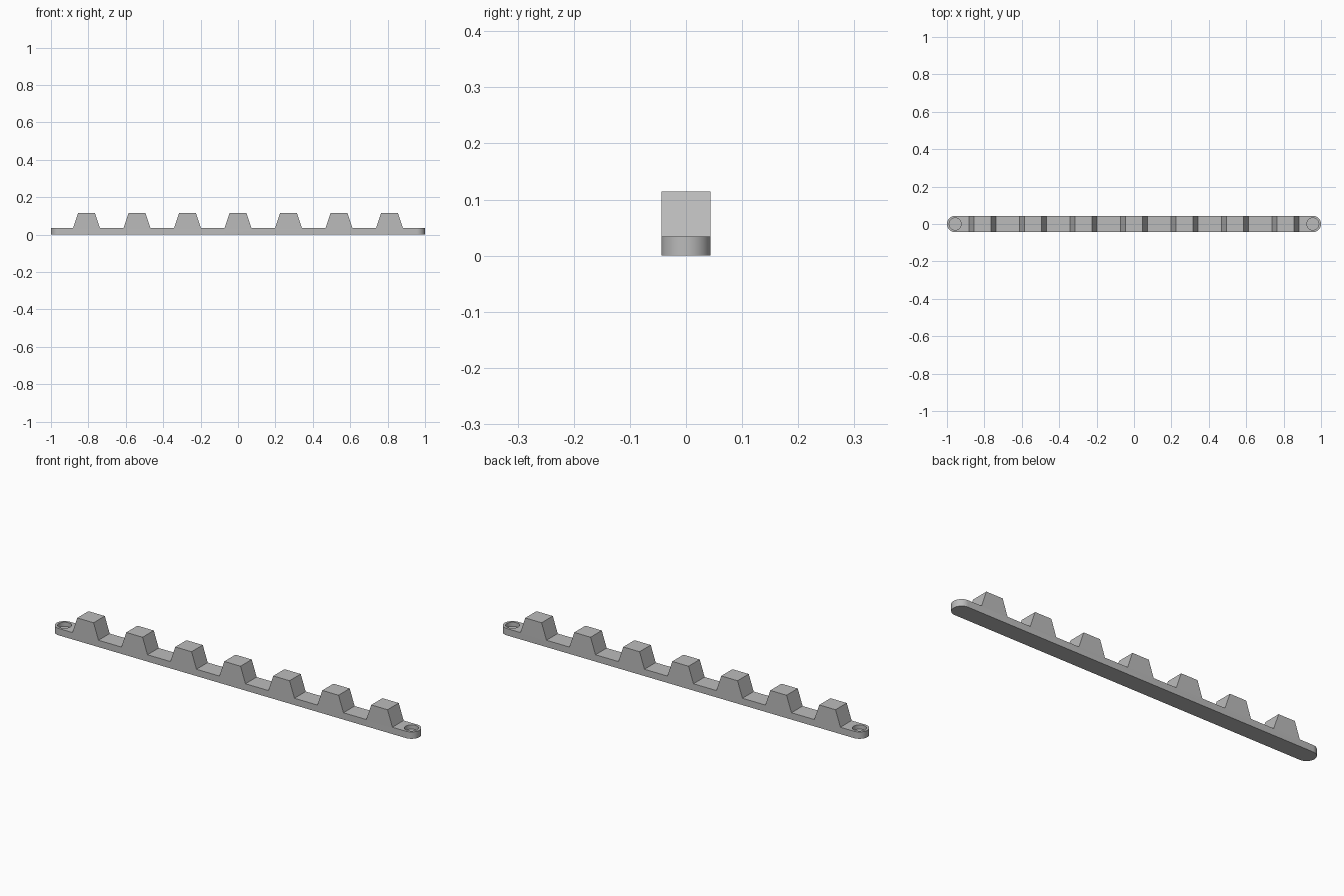
import bpy, bmesh, math

if "Cube" in bpy.data.objects:
    bpy.data.objects.remove(bpy.data.objects["Cube"], do_unlink=True)

HALF_W = 0.044      # half width of the bar
BAR_H = 0.034       # bar thickness
TOP = 0.114         # tooth height
PITCH = 0.27
TEETH = 7

grey = bpy.data.materials.new("plain_grey")
grey.use_nodes = True
colour = (0.5, 0.5, 0.5, 1)
grey.diffuse_color = colour
grey.node_tree.nodes["Principled BSDF"].inputs["Base Color"].default_value = colour

# Side profile: flat bar with a row of trapezoid teeth
profile = [(1, 0), (1, BAR_H)]
for i in reversed(range(TEETH)):
    c = (i - (TEETH - 1) / 2) * PITCH
    profile += [(c + 0.072, BAR_H), (c + 0.045, TOP),
                (c - 0.045, TOP), (c - 0.072, BAR_H)]
profile += [(-1, BAR_H), (-1, 0)]

# Extrude the profile across the width
bm = bmesh.new()
face = bm.faces.new([bm.verts.new((x, -HALF_W, z)) for x, z in profile])
ext = bmesh.ops.extrude_face_region(bm, geom=[face])
bmesh.ops.translate(bm, vec=(0, 2 * HALF_W, 0),
                    verts=[v for v in ext["geom"] if isinstance(v, bmesh.types.BMVert)])

# Round both ends in plan
corners = [e for e in bm.edges
           if all(abs(v.co.x) > 0.99 for v in e.verts)
           and abs(e.verts[0].co.z - e.verts[1].co.z) > 0.01]
bmesh.ops.bevel(bm, geom=corners, offset=HALF_W - 0.0002, offset_type='OFFSET',
                segments=14, profile=0.5, affect='EDGES')
bmesh.ops.remove_doubles(bm, verts=bm.verts, dist=0.0006)
bmesh.ops.recalc_face_normals(bm, faces=bm.faces)
mesh = bpy.data.meshes.new("toothed_rack")
bm.to_mesh(mesh)
bm.free()
mesh.materials.append(grey)
rack = bpy.data.objects.new("toothed_rack", mesh)
bpy.context.collection.objects.link(rack)

# Blind round holes at both ends
for side, name in ((1, "left"), (-1, "right")):
    bpy.ops.mesh.primitive_cylinder_add(vertices=40, radius=0.032, depth=0.06,
                                        location=(side * 0.956, 0, 0.043))
    cutter = bpy.context.object
    cutter.name = name + "_hole_cutter"
    cutter.data.materials.append(grey)
    mod = rack.modifiers.new(name + "_hole", 'BOOLEAN')
    mod.operation = 'DIFFERENCE'
    mod.solver = 'EXACT'
    mod.object = cutter
    bpy.ops.object.select_all(action='DESELECT')
    rack.select_set(True)
    bpy.context.view_layer.objects.active = rack
    bpy.ops.object.modifier_apply(modifier=mod.name)
    bpy.data.objects.remove(cutter, do_unlink=True)

bpy.ops.object.shade_smooth_by_angle(angle=math.radians(30))
